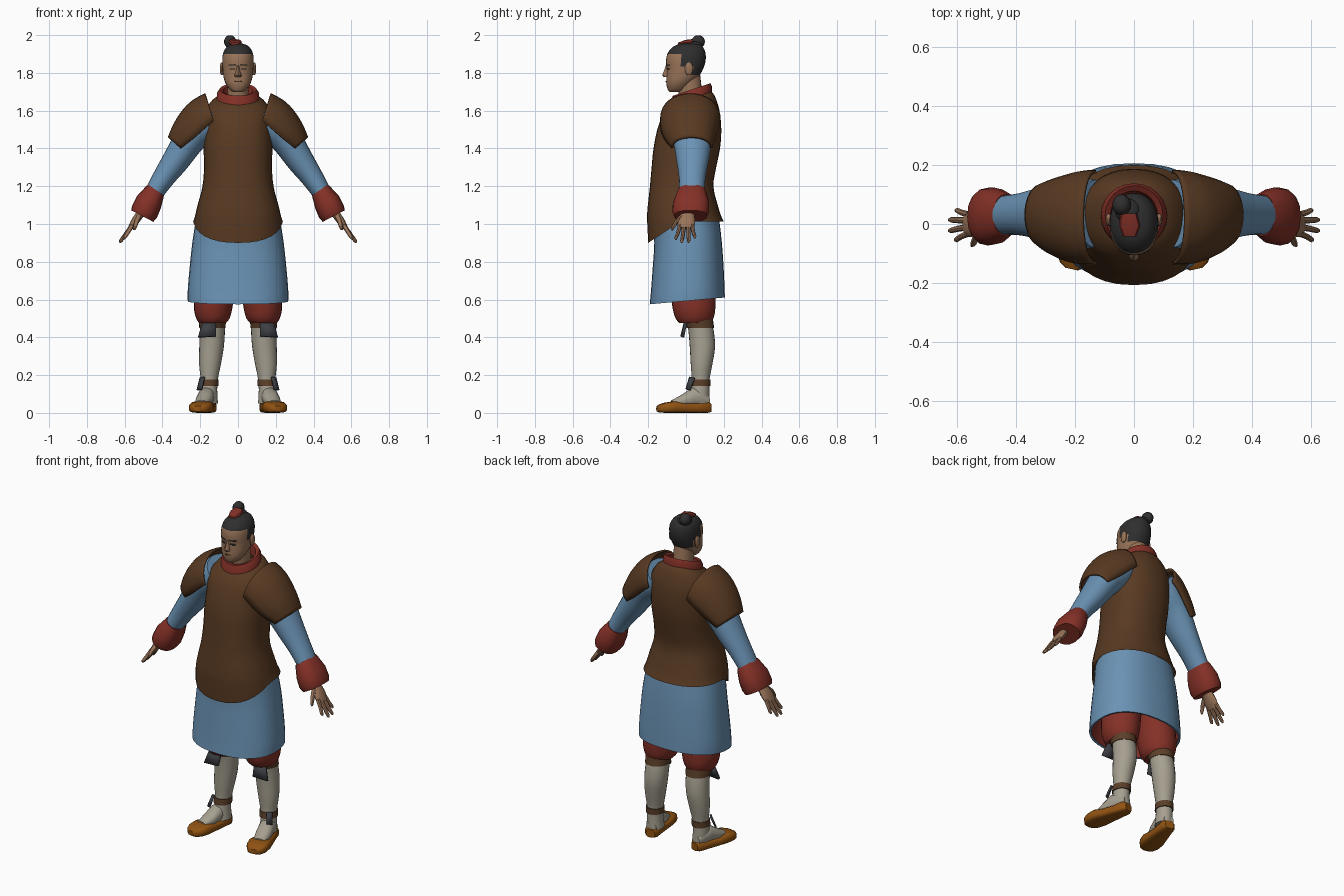
import bpy, bmesh, math
from mathutils import Vector as V


def mat(name, r, g, b):
    m = bpy.data.materials.new(name)
    m.diffuse_color = (r, g, b, 1)
    return m


BROWN = mat("armour_brown", .098, .042, .016)
BLUE = mat("cloth_blue", .145, .29, .46)
RED = mat("cloth_red", .23, .03, .02)
SKIN = mat("skin", .32, .175, .1)
HAIR = mat("hair_black", .028, .028, .028)
WHITE = mat("stocking_cream", .38, .35, .28)
SHOE = mat("shoe_tan", .28, .085, .006)
GREY = mat("tie_grey", .048, .05, .058)
BAND = mat("band_brown", .105, .05, .022)


def dense(rows, k=3):
    """Smoothly interpolate rows of numbers."""
    out = []
    for i in range(len(rows) - 1):
        p = [rows[max(0, min(len(rows) - 1, i + j))] for j in (-1, 0, 1, 2)]
        for s in range(k):
            t = s / k
            out.append(tuple(.5 * (2 * b + (c - a) * t + (2 * a - 5 * b + 4 * c - d) * t * t
                                   + (3 * b - a - 3 * c + d) * t ** 3) for a, b, c, d in zip(*p)))
    return out + [tuple(rows[-1])]


def ring(c, a, b, n=20, p=2.0):
    """Superellipse ring around c with half axes a and b."""
    pts = []
    for i in range(n):
        t = 2 * math.pi * i / n
        x, y = math.cos(t), math.sin(t)
        pts.append(V(c) + V(a) * math.copysign(abs(x) ** (2 / p), x) + V(b) * math.copysign(abs(y) ** (2 / p), y))
    return pts


def level(z, hx, yf, yb, cx=0, tilt=0, n=24, p=2.0):
    """Near-horizontal ring from front y to back y; tilt raises the back."""
    h = (yb - yf) / 2
    return ring((cx, (yf + yb) / 2, z), (hx, 0, 0), (0, h, h * tilt), n, p)


def loft(name, rings, mats, rule=None, closed=True, cap=True, mirror=False, thick=0):
    bm = bmesh.new()
    vs = [[bm.verts.new(p) for p in r] for r in rings]
    n = len(rings[0])
    for i in range(len(rings) - 1):
        for j in range(n if closed else n - 1):
            k = (j + 1) % n
            bm.faces.new((vs[i][j], vs[i][k], vs[i + 1][k], vs[i + 1][j]))
    if cap:
        bm.faces.new(vs[0])
        bm.faces.new(vs[-1])
    bmesh.ops.recalc_face_normals(bm, faces=bm.faces)
    if rule:
        for i, f in enumerate(bm.faces):
            f.material_index = rule(f.calc_center_median(), i // n)
    me = bpy.data.meshes.new(name)
    bm.to_mesh(me)
    bm.free()
    for m in mats:
        me.materials.append(m)
    ob = bpy.data.objects.new(name, me)
    bpy.context.collection.objects.link(ob)
    if thick:
        s = ob.modifiers.new("thickness", 'SOLIDIFY')
        s.thickness, s.offset = thick, 0
    if mirror:
        ob.modifiers.new("mirror", 'MIRROR')
    return ob


def limb(name, rows, m, n=16, k=3, p=2.0):
    """Mirrored tube lying in an xz plane; rows are x, y, z, half depth, radius."""
    rows = dense(rows, k)
    rings = []
    for i, (x, y, z, ry, r) in enumerate(rows):
        a, b = rows[max(0, i - 1)], rows[min(len(rows) - 1, i + 1)]
        d = V((b[0] - a[0], 0, b[2] - a[2])).normalized()
        rings.append(ring((x, y, z), (0, ry, 0), (-d.z * r, 0, d.x * r), n, p))
    return loft(name, rings, [m], mirror=True)


def ball(name, c, r, m, mirror=False, n=14):
    rings = []
    for i in range(1, 10):
        t = math.pi * i / 10
        s = math.sin(t)
        rings.append(ring((c[0], c[1], c[2] - r[2] * math.cos(t)), (r[0] * s, 0, 0), (0, r[1] * s, 0), n))
    return loft(name, rings, [m], mirror=mirror)


def plate(name, pts, m, thick, mirror=True):
    a, b, c, d = [V(p) for p in pts]
    return loft(name, [[a, b], [d, c]], [m], closed=False, cap=False, mirror=mirror, thick=thick)


# Head with hair coloured by the hairline
def hairline(c, i):
    y = c.y
    if y < -.03:
        return int(c.z > 1.90)
    if y < .005:
        return int(c.z > 1.84)
    return int(c.z > 1.79 and (y > .03 or c.z > 1.83))


rows = [(1.698, .022, -.085, -.04), (1.71, .042, -.096, 0), (1.74, .064, -.104, .03), (1.775, .076, -.104, .065),
        (1.82, .081, -.102, .09), (1.86, .083, -.106, .103), (1.90, .08, -.099, .104), (1.93, .066, -.078, .094),
        (1.948, .045, -.05, .075), (1.956, .018, -.015, .035)]
loft("head", [level(*r, n=28, p=2.15) for r in dense(rows)], [SKIN, HAIR], hairline)
loft("neck", [level(z, .056, f, b) for z, f, b in ((1.6, -.03, .1), (1.7, -.04, .085), (1.79, -.045, .075))], [SKIN])
ball("ear", (.086, .015, 1.822), (.01, .022, .036), SKIN, True)
loft("nose", [level(1.778, .017, -.117, -.08, n=8), level(1.788, .019, -.126, -.08, n=8),
              level(1.81, .011, -.117, -.08, n=8), level(1.84, .007, -.107, -.08, n=8)], [SKIN])
plate("eye", [(.018, -.101, 1.817), (.045, -.09, 1.817), (.045, -.09, 1.824), (.018, -.101, 1.824)], HAIR, .007)
plate("eyebrow", [(.014, -.103, 1.838), (.05, -.089, 1.84), (.05, -.089, 1.845), (.014, -.103, 1.845)], HAIR, .007)
plate("mouth", [(0, -.107, 1.752), (.024, -.097, 1.751), (.024, -.097, 1.755), (0, -.107, 1.758)], BAND, .006)

# Topknot and its ribbon
ball("topknot", (-.042, .065, 1.965), (.032, .036, .035), HAIR)
ball("topknot_base", (-.022, .045, 1.945), (.042, .042, .022), HAIR)
loft("hair_ribbon", [ring((-.015, -.042, 1.952), (.022, 0, 0), (0, 0, .008), 8, 4),
                     ring((-.015, -.005, 1.962), (.036, 0, 0), (0, 0, .012), 8, 4),
                     ring((-.018, .035, 1.966), (.028, 0, 0), (0, 0, .013), 8, 4)], [RED])

# Standing collar, tilted down to the front
loft("collar", [level(1.655, .113, -.083, .138, tilt=.33), level(1.69, .112, -.078, .138, tilt=.33),
                level(1.712, .098, -.07, .13, tilt=.33), level(1.706, .08, -.052, .112, tilt=.33),
                level(1.655, .075, -.05, .105, tilt=.33)], [RED], cap=False)

# Body armour with a hem dipping at the front
rows = [(1.675, .085, -.06, .125, 0, .33), (1.652, .135, -.09, .15, 0, .25), (1.59, .178, -.122, .177, 0, .08),
        (1.5, .178, -.152, .187, 0, 0), (1.4, .182, -.172, .18, 0, 0), (1.3, .18, -.182, .16, 0, 0),
        (1.2, .188, -.191, .145, 0, 0), (1.1, .214, -.202, .168, 0, 0), (1.04, .228, -.207, .187, 0, 0)]
rings = [level(*r, n=32, p=2.3) for r in dense(rows)]
for lift, s in ((0, 1), (.012, .95)):
    hem = level(1, .237 * s, -.2 * s, .2 * s, n=32, p=2.3)
    for v in hem:
        v.z = .9 + .112 * min(1, max(0, (v.y + .2) / .17)) + lift
    rings.append(hem)
loft("body_armour", rings, [BROWN], cap=False)

# Tunic skirt, blue outside and red inside
outer = dense([(1.03, .222, -.175, .175, 0, 0), (.9, .242, -.168, .19, 0, 0), (.75, .258, -.178, .2, 0, .02),
               (.65, .266, -.186, .204, 0, .06), (.593, .266, -.192, .206, 0, .09)])
inner = [(z + .003, hx - .012, f + .012, b - .012, c, t) for z, hx, f, b, c, t in reversed(outer)]
loft("tunic_skirt", [level(*r, n=32, p=2.35) for r in outer + inner], [BLUE, RED],
     lambda c, i: int(i >= len(outer)), cap=False)

# Baggy trousers, stockings and leg bands
loft("trouser_leg", [level(*r) for r in dense([(.475, .07, -.035, .125, .135), (.5, .088, -.055, .145, .133),
     (.55, .101, -.07, .155, .132), (.63, .105, -.08, .155, .125), (.75, .105, -.085, .15, .11),
     (.88, .1, -.08, .14, .1)])], [RED], mirror=True)
loft("stocking", [level(*r) for r in dense([(.05, .046, .02, .125, .152), (.12, .045, .025, .124, .155),
     (.18, .046, .03, .125, .152), (.26, .058, .025, .14, .148), (.35, .065, .02, .154, .14),
     (.44, .066, .012, .146, .135), (.5, .064, 0, .13, .135)])], [WHITE], mirror=True)
loft("knee_band", [level(.45, .069, .004, .149, .136), level(.5, .073, -.012, .142, .135)], [BAND], mirror=True)
loft("ankle_band", [level(.143, .05, .02, .13, .154), level(.178, .05, .024, .131, .153)], [BAND], mirror=True)
plate("knee_tie", [(.115, -.002, .485), (.185, 0, .485), (.212, -.018, .4), (.118, -.022, .405)], GREY, .016)
plate("ankle_tie", [(.178, .02, .19), (.2, .045, .185), (.216, .02, .12), (.192, .0, .125)], GREY, .01)


# Feet: stations run from heel to turned-out toe (distance, half width, bottom, top)
def foot(name, stations, m, p):
    d = V((.22, -.975, 0))
    side = V((.975, .22, 0))
    rings = []
    for t, w, lo, hi in stations:
        c = V((.148, .13, (lo + hi) / 2)) + d * t
        rings.append(ring(c, side * w, (0, 0, (hi - lo) / 2), 16, p))
    loft(name, rings, [m], mirror=True)


foot("shoe", [(0, .026, .004, .05), (.018, .04, 0, .06), (.08, .046, 0, .052), (.15, .056, 0, .052), (.2, .064, 0, .062),
              (.245, .06, 0, .055), (.275, .044, .002, .045), (.29, .022, .008, .036)], SHOE, 3.5)
foot("stocking_foot", [(.01, .03, .03, .09), (.05, .042, .03, .13), (.1, .044, .03, .135), (.15, .045, .03, .1),
                       (.21, .035, .03, .067)], WHITE, 2.2)

# Sleeves, cuffs and shoulder guards
limb("sleeve", [(.13, .035, 1.58, .115, .09), (.18, .035, 1.53, .118, .1), (.25, .035, 1.455, .105, .085),
                (.33, .035, 1.335, .085, .072), (.39, .033, 1.25, .071, .06), (.445, .03, 1.165, .066, .05)], BLUE, 20)
limb("cuff", [(.434, .03, 1.18, .071, .051), (.441, .03, 1.17, .077, .055), (.472, .027, 1.115, .096, .071),
              (.495, .025, 1.065, .098, .073), (.507, .025, 1.042, .088, .066)], RED, 16, 1, 2.3)
guard = dense([(.172, 1.687, .128, 1.545, -.132, .178), (.235, 1.652, .17, 1.51, -.132, .175),
               (.285, 1.605, .215, 1.47, -.122, .163), (.335, 1.53, .26, 1.432, -.1, .148),
               (.366, 1.457, .3, 1.402, -.072, .132)])
rings = []
for tx, tz, ex, ez, yf, yb in guard:
    arc = []
    for i in range(17):
        t = math.pi * i / 16
        s = max(0, math.sin(t)) ** .8
        arc.append(V((ex + (tx - ex) * s, (yf + yb) / 2 - (yb - yf) / 2 * math.cos(t), ez + (tz - ez) * s)))
    rings.append(arc)
loft("shoulder_guard", rings, [BROWN], closed=False, cap=False, mirror=True, thick=.012)

# Hands
limb("palm", [(.49, .015, 1.09, .03, .024), (.52, .01, 1.05, .034, .022), (.548, .003, 1.01, .046, .02),
              (.57, 0, .978, .042, .013)], SKIN, 12)
for i, (y0, y1, x1, z1) in enumerate([(-.032, -.053, .607, .918), (-.01, -.022, .627, .9),
                                      (.012, .014, .627, .902), (.032, .046, .605, .925)]):
    limb(f"finger_{i + 1}", [(.56, y0, .995, .011, .012), ((.565 + x1) / 2, (y0 + y1) / 2, (.985 + z1) / 2, .0105, .011),
                             (x1 - .006, y1, z1 + .01, .009, .009), (x1, y1, z1, .004, .004)], SKIN, 8, 2)
limb("thumb", [(.522, -.012, 1.05, .016, .015), (.537, -.048, 1.015, .013, .013), (.545, -.066, .985, .011, .01),
               (.55, -.073, .968, .005, .005)], SKIN, 8, 2)

# Smooth shading with sharp edges kept
for o in bpy.context.scene.objects:
    o.select_set(True)
    bpy.context.view_layer.objects.active = o
bpy.ops.object.shade_smooth_by_angle(angle=math.radians(42))
